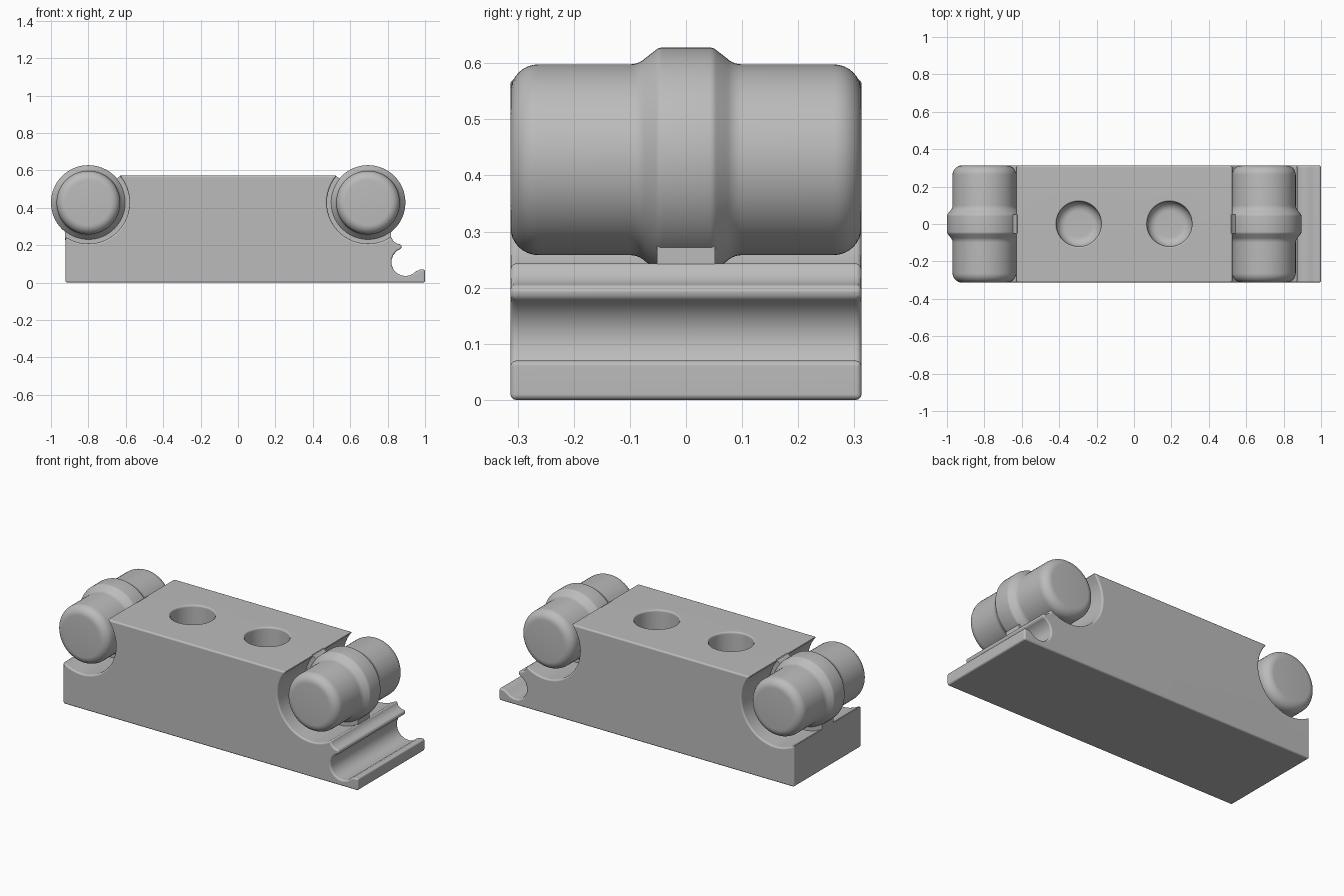
import bpy, bmesh, math
from math import sin, cos, radians, pi

cube = bpy.data.objects.get("Cube")
if cube:
    bpy.data.objects.remove(cube, do_unlink=True)

grey = bpy.data.materials.new("plain grey")
grey.use_nodes = True
GREY = (0.5, 0.5, 0.5, 1)
grey.diffuse_color = GREY
grey.node_tree.nodes["Principled BSDF"].inputs["Base Color"].default_value = GREY

HALF = 0.313      # half depth of body and rollers
AXLE_Z = 0.428    # height of the roller axes
RECESS = 0.22     # radius of the roller recesses
TOP = 0.573


def arc(cx, cz, r, a0, a1, n):
    steps = [radians(a0 + (a1 - a0) * i / n) for i in range(n + 1)]
    return [(cx + r * cos(a), cz + r * sin(a)) for a in steps]


def finish(name, bm):
    bmesh.ops.recalc_face_normals(bm, faces=bm.faces)
    mesh = bpy.data.meshes.new(name)
    bm.to_mesh(mesh)
    bm.free()
    mesh.materials.append(grey)
    obj = bpy.data.objects.new(name, mesh)
    bpy.context.collection.objects.link(obj)
    return obj


def extrude(name, points, half):
    """Prism along y from an outline in x and z."""
    bm = bmesh.new()
    face = bm.faces.new([bm.verts.new((x, -half, z)) for x, z in points])
    new = bmesh.ops.extrude_face_region(bm, geom=[face])["geom"]
    verts = [v for v in new if isinstance(v, bmesh.types.BMVert)]
    bmesh.ops.translate(bm, verts=verts, vec=(0, 2 * half, 0))
    return finish(name, bm)


def revolve(name, points, axis, centre, steps=64):
    """Solid of revolution from (radius, position along the axis) points."""
    bm = bmesh.new()
    verts = [bm.verts.new((r, h, 0) if axis == "Y" else (r, 0, h)) for r, h in points]
    edges = [bm.edges.new(pair) for pair in zip(verts, verts[1:])]
    bmesh.ops.spin(bm, geom=verts + edges, cent=(0, 0, 0), steps=steps, angle=2 * pi,
                   axis=(0, 1, 0) if axis == "Y" else (0, 0, 1))
    bmesh.ops.remove_doubles(bm, verts=bm.verts, dist=0.0001)
    obj = finish(name, bm)
    obj.location = centre
    return obj


def select(obj):
    bpy.ops.object.select_all(action="DESELECT")
    bpy.context.view_layer.objects.active = obj
    obj.select_set(True)


def smooth(obj):
    select(obj)
    bpy.ops.object.shade_smooth_by_angle(angle=radians(40))


def bevel(obj, width):
    mod = obj.modifiers.new("rounded edges", "BEVEL")
    mod.width = width
    mod.segments = 3
    mod.limit_method = "ANGLE"
    mod.angle_limit = radians(40)
    select(obj)
    bpy.ops.object.modifier_apply(modifier=mod.name)


# Body outline: base, hooked lip and groove, right recess, top, left recess
LEFT_X, RIGHT_X, LEFT_END, RIGHT_END = -0.8, 0.695, -0.922, 0.82
top_angle = math.degrees(math.asin((TOP - AXLE_Z) / RECESS))
right_low = -math.degrees(math.acos((RIGHT_END - RIGHT_X) / RECESS))
left_low = -180 + math.degrees(math.acos((LEFT_X - LEFT_END) / RECESS))
outline = [(LEFT_END, 0), (1, 0), (1, 0.07), (0.972, 0.07)]
outline += arc(0.895, 0.11, 0.075, -42, -254, 10)
outline += [(0.874, 0.204), (0.848, 0.209), (0.829, 0.222)]
outline += arc(RIGHT_X, AXLE_Z, RECESS, right_low, -180 - top_angle, 24)
outline += arc(LEFT_X, AXLE_Z, RECESS, top_angle, left_low, 24)
body = extrude("body", outline, HALF)
bevel(body, 0.01)

# Two blind round pockets in the top
pocket = [(0, 0.25)] + arc(0.07, 0.3, 0.05, -90, 0, 6)
pocket += [(0.12, TOP - 0.012), (0.123, TOP - 0.004), (0.13, TOP + 0.001),
           (0.13, 0.65), (0, 0.65)]
for x in (-0.295, 0.19):
    cutter = revolve("pocket_cutter", pocket, "Z", (x, 0, 0))
    mod = body.modifiers.new("pocket", "BOOLEAN")
    mod.object = cutter
    mod.operation = "DIFFERENCE"
    mod.solver = "EXACT"
    select(body)
    bpy.ops.object.modifier_apply(modifier=mod.name)
    bpy.data.objects.remove(cutter, do_unlink=True)
smooth(body)
body.modifiers.new("even shading", "WEIGHTED_NORMAL").keep_sharp = True

# Rollers with a raised middle band, and the bridges joining them to the body
half_profile = arc(0.182, 0.042, 0.018, 0, 45, 4)
half_profile += arc(0.21, 0.1, 0.04, 225, 180, 5)
half_profile += arc(0.12, HALF - 0.05, 0.05, 0, 90, 8) + [(0, HALF)]
profile = [(r, -h) for r, h in reversed(half_profile)] + half_profile

for side, x, flip in (("left", RIGHT_X, 1), ("right", LEFT_X, -1)):
    smooth(revolve(side + "_roller", profile, "Y", (x, 0, AXLE_Z)))
    ring = arc(0, 0, 0.19, 140, 300, 24) + [(0.124, -0.15), (0.124, -0.2)]
    ring += arc(0, 0, 0.228, 300, 140, 24)
    bridge = extrude(side + "_bridge", [(x + flip * px, AXLE_Z + pz) for px, pz in ring], 0.052)
    smooth(bridge)
